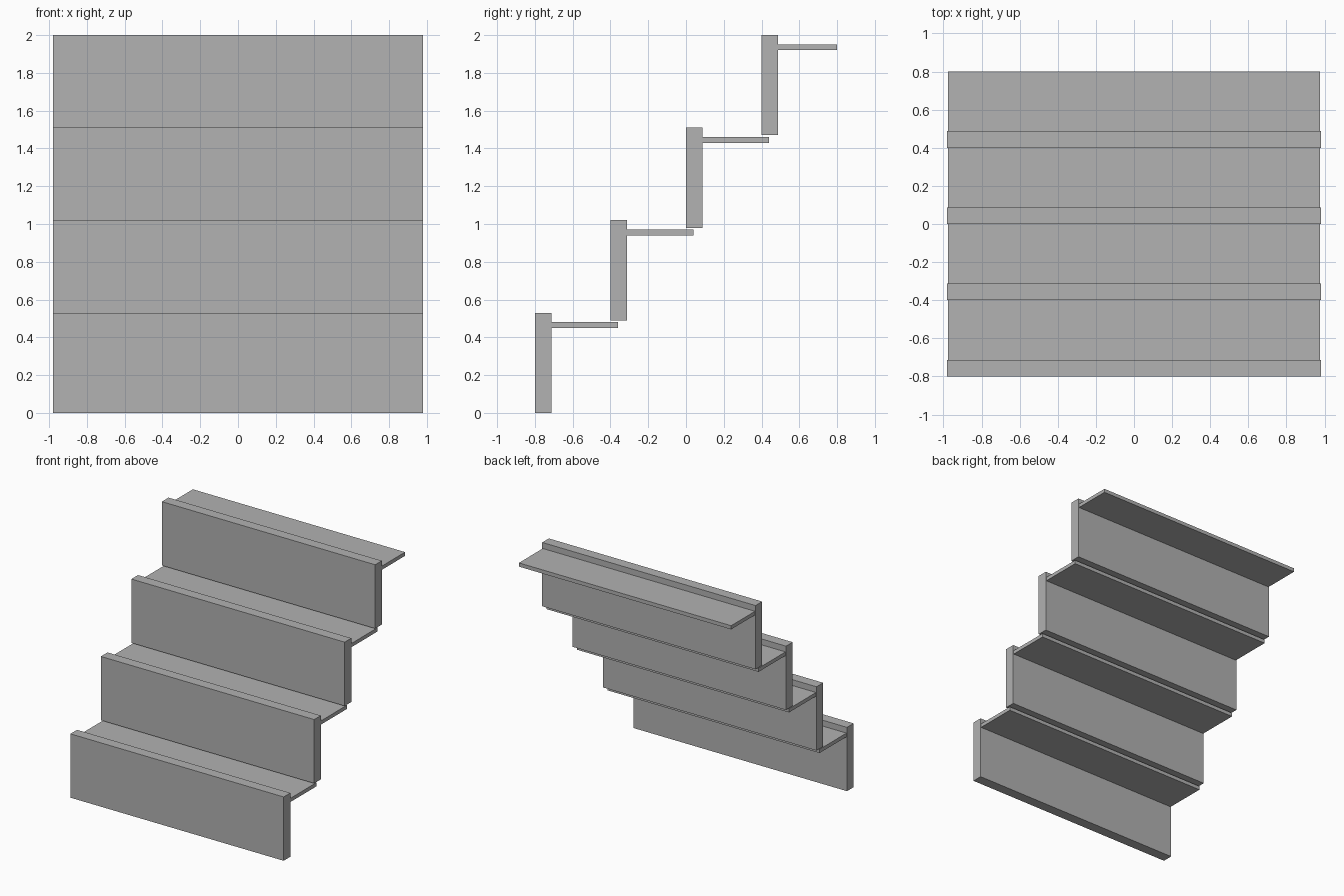
import bpy

cube = bpy.data.objects.get("Cube")
if cube:
    bpy.data.objects.remove(cube, do_unlink=True)

# Single grey material
grey = bpy.data.materials.new("plain grey")
grey.use_nodes = True
colour = (0.445, 0.445, 0.445, 1)
grey.diffuse_color = colour
grey.node_tree.nodes["Principled BSDF"].inputs["Base Color"].default_value = colour


def box(name, width, y0, y1, z0, z1):
    """Flat-faced box centred on x, spanning the given y and z ranges."""
    bpy.ops.mesh.primitive_cube_add(size=1, location=(0, (y0 + y1) / 2, (z0 + z1) / 2))
    ob = bpy.context.object
    ob.name = name
    ob.scale = (width, y1 - y0, z1 - z0)
    bpy.ops.object.transform_apply(location=False, rotation=False, scale=True)
    ob.data.materials.append(grey)
    return ob


STEPS, RUN, RISE = 4, 0.40, 0.49
THICK = 0.087

for i in range(STEPS):
    y, z = -0.80 + i * RUN, i * RISE
    # Upright board
    box(f"riser_{i + 1}", 1.96, y, y + THICK, z, z + 0.53)
    # Thin tread behind it, tucked under the next riser except at the top
    overlap = 0.04 if i < STEPS - 1 else 0
    box(f"tread_{i + 1}", 1.95, y + THICK, y + RUN + overlap, z + 0.45, z + 0.481)
